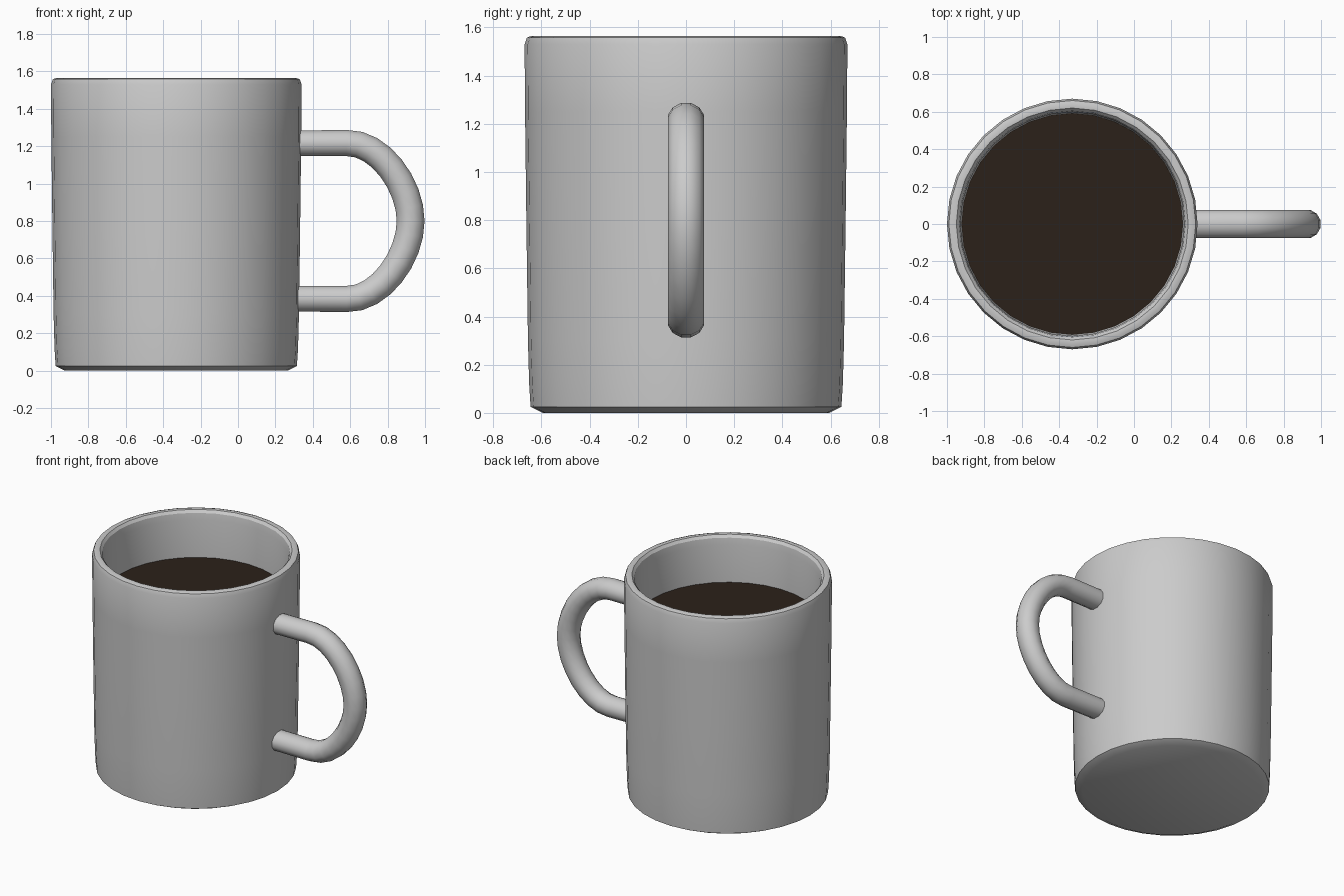
import bpy, bmesh, math
from mathutils import Vector
from mathutils.geometry import interpolate_bezier

if "Cube" in bpy.data.objects:
    bpy.data.objects.remove(bpy.data.objects["Cube"])

CX = -0.33          # mug axis
SIDES = 32


def finish(name, bm, angle=30):
    bmesh.ops.recalc_face_normals(bm, faces=bm.faces)
    me = bpy.data.meshes.new(name)
    bm.to_mesh(me)
    bm.free()
    ob = bpy.data.objects.new(name, me)
    bpy.context.collection.objects.link(ob)
    bpy.ops.object.select_all(action='DESELECT')
    ob.select_set(True)
    bpy.context.view_layer.objects.active = ob
    bpy.ops.object.shade_smooth_by_angle(angle=math.radians(angle))
    return ob


def skin(bm, rings):
    """Bridge successive vertex rings and cap both ends."""
    rings = [[bm.verts.new(p) for p in ring] for ring in rings]
    n = len(rings[0])
    for a, b in zip(rings, rings[1:]):
        for i in range(n):
            j = (i + 1) % n
            bm.faces.new((a[i], a[j], b[j], b[i]))
    bm.faces.new(rings[0])
    bm.faces.new(rings[-1])


def circle(r, z):
    return [Vector((CX + r * math.cos(t), r * math.sin(t), z))
            for t in (math.tau * i / SIDES for i in range(SIDES))]


# Mug body: outer wall, rounded rim, inner wall and floor
profile = [(0.595, 0.0), (0.645, 0.025), (0.651, 0.12), (0.656, 0.3),
           (0.662, 0.75), (0.668, 1.25), (0.67, 1.53), (0.66, 1.558),
           (0.64, 1.565), (0.62, 1.563), (0.605, 1.545), (0.598, 1.50),
           (0.592, 1.235), (0.58, 0.14), (0.54, 0.08)]
bm = bmesh.new()
skin(bm, [circle(r, z) for r, z in profile])
finish("mug_body", bm)

# Coffee surface
bm = bmesh.new()
bm.faces.new([bm.verts.new(p) for p in circle(0.592, 1.235)])
coffee = finish("coffee", bm)
if coffee.data.polygons[0].normal.z < 0:
    coffee.data.flip_normals()
mat = bpy.data.materials.new("coffee_brown")
mat.diffuse_color = (0.024, 0.015, 0.010, 1)
mat.use_nodes = True
mat.node_tree.nodes["Principled BSDF"].inputs["Base Color"].default_value = mat.diffuse_color
coffee.data.materials.append(mat)

# Handle: tube swept along a D-shaped path, lower half mirrors the upper
MID = 0.80
upper = interpolate_bezier(Vector((0.58, 0, 1.217)), Vector((0.76, 0, 1.222)),
                           Vector((0.923, 0, 0.99)), Vector((0.923, 0, MID)), 9)
upper = [Vector((0.295, 0, 1.215))] + upper
path = upper + [Vector((p.x, 0, 2 * MID - p.z)) for p in reversed(upper[:-1])]
rings = []
for i, p in enumerate(path):
    tan = (path[min(i + 1, len(path) - 1)] - path[max(i - 1, 0)]).normalized()
    out = Vector((-tan.z, 0, tan.x))
    rad = 0.071 + 0.006 * min(1, max(0, (p.x - 0.5) / 0.4))
    rings.append([p + out * rad * math.cos(t) + Vector((0, 0.078 * math.sin(t), 0))
                  for t in (math.tau * (k + 0.5) / 12 for k in range(12))])
bm = bmesh.new()
skin(bm, rings)
finish("handle", bm, 40)
